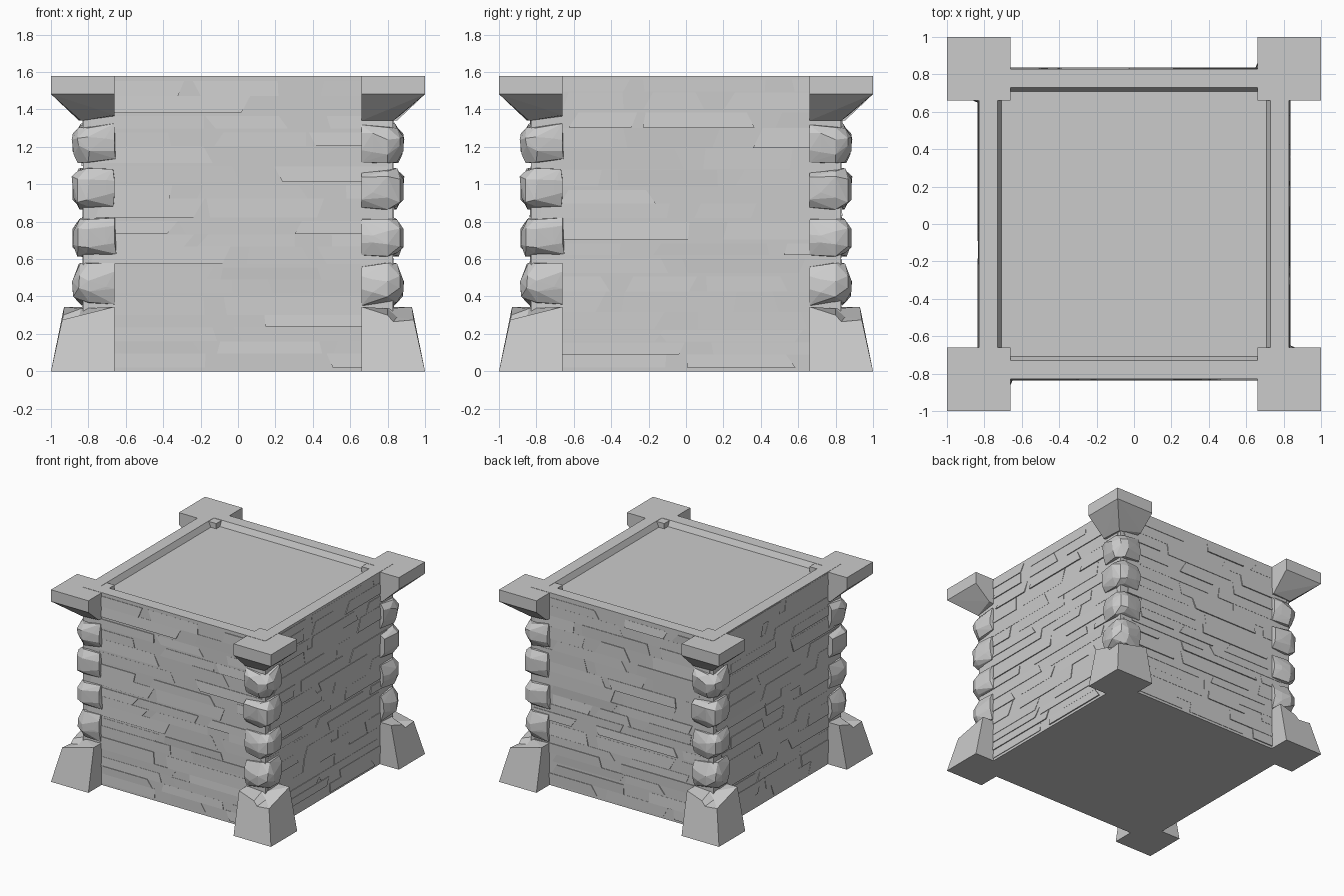
import bpy, bmesh, random
from math import pi
from mathutils import Matrix

if "Cube" in bpy.data.objects:
    bpy.data.objects.remove(bpy.data.objects["Cube"])

random.seed(7)


def make(name, bm):
    bmesh.ops.recalc_face_normals(bm, faces=bm.faces[:])
    me = bpy.data.meshes.new(name)
    bm.to_mesh(me)
    bm.free()
    ob = bpy.data.objects.new(name, me)
    bpy.context.collection.objects.link(ob)
    return ob


def four(name, bm):
    # four copies, turned about the centre
    for k in range(4):
        c = bm.copy()
        bmesh.ops.rotate(c, verts=c.verts[:], cent=(0, 0, 0),
                         matrix=Matrix.Rotation(k * pi / 2, 3, 'Z'))
        make(f"{name}_{k + 1}", c)
    bm.free()


def poly(points, faces):
    bm = bmesh.new()
    v = [bm.verts.new(p) for p in points]
    for f in faces:
        bm.faces.new([v[i] for i in f])
    return bm


def hull(points):
    bm = bmesh.new()
    for p in points:
        bm.verts.new(p)
    r = bmesh.ops.convex_hull(bm, input=bm.verts[:])
    junk = {e for e in r["geom_interior"] + r["geom_unused"]
            if isinstance(e, bmesh.types.BMVert)}
    bmesh.ops.delete(bm, geom=list(junk), context='VERTS')
    return bm


# body block with a bevelled recess in the lid
H, W = 1.58, 0.828
bm = bmesh.new()
bmesh.ops.create_cube(bm, size=1)
for v in bm.verts:
    v.co = (v.co.x * 2 * W, v.co.y * 2 * W, (v.co.z + .5) * H)
top = max(bm.faces, key=lambda f: f.calc_center_median().z)
bmesh.ops.inset_region(bm, faces=[top], thickness=W - .69)
bmesh.ops.inset_region(bm, faces=[top], thickness=.03, depth=0)
for v in top.verts:
    v.co.z -= .045
make("body", bm)

# thin layered stone slabs on each wall, slightly tilted, with slanted ends
for k in range(4):
    bm = bmesh.new()
    z = .02
    while z < 1.5:
        h = min(random.uniform(.06, .11), 1.57 - z)
        u = -.80 + random.uniform(0, .2)
        while u < .6:
            n = min(u + random.uniform(.3, .75), .80)
            s, t = random.uniform(-.06, .06), random.uniform(-.06, .06)
            ring = [(u, z), (n, z), (min(n + t, .8), z + h), (max(u + s, -.8), z + h)]
            low, high = random.uniform(.829, .838), random.uniform(.828, .834)
            d = [low, low, high, high]
            a = [bm.verts.new((p, -.82, q)) for p, q in ring]
            b = [bm.verts.new((p, -e, q)) for (p, q), e in zip(ring, d)]
            bm.faces.new(b)
            for i in range(4):
                j = (i + 1) % 4
                bm.faces.new((a[i], a[j], b[j], b[i]))
            u = n + random.uniform(.05, .25)
        z += h + random.choice((0, .004, .02))
    bmesh.ops.rotate(bm, verts=bm.verts[:], cent=(0, 0, 0),
                     matrix=Matrix.Rotation(k * pi / 2, 3, 'Z'))
    make(f"wall_slabs_{k + 1}", bm)

# tapered corner feet with a chipped upper edge
four("corner_foot", poly(
    [(.66, -.66, 0), (1, -.66, 0), (1, -1, 0), (.66, -1, 0),
     (.66, -.93, .345), (.80, -.935, .30), (.83, -.94, .265), (.94, -.94, .275),
     (.93, -.66, .345), (.66, -.66, .345), (.80, -.84, .335), (.85, -.85, .29)],
    [(0, 1, 2, 3), (3, 2, 7, 6, 5, 4), (2, 1, 8, 7), (1, 0, 9, 8), (0, 3, 4, 9),
     (4, 5, 10, 9), (5, 6, 11, 10), (6, 7, 11), (7, 8, 10, 11), (10, 8, 9)]))

# corner caps: square slab over a faceted, tapering underside
T = 1.578
four("corner_cap", hull(
    [(x, y, z) for x in (.66, 1) for y in (-.66, -1) for z in (1.482, T)]
    + [(.66, -.66, 1.34), (.66, -.85, 1.34), (.83, -.84, 1.34), (.87, -.66, 1.37),
       (.93, -.91, 1.425)]))

# rough corner stones stacked between foot and cap
for i, (lo, hi) in enumerate([(.35, .58), (.605, .825), (.855, 1.09), (1.11, 1.325)]):
    r = lambda a: random.uniform(-a, a)
    pts = []
    for z, s in ((lo, 1), (hi, -1)):
        for x, y in ((.66, -.835), (.80, -.85), (.85, -.80), (.84, -.66)):
            pts.append((x, y + (r(.012) if x > .66 else 0), z + s * random.uniform(0, .03)))
        pts.append((.66, -.66, z))
    for x, y in ((.66, -.865), (.72, -.875), (.80, -.885), (.865, -.855),
                 (.885, -.80), (.87, -.71), (.86, -.66)):
        for q in (.33, .67):
            pts.append((x, y + r(.008) * (y < -.66), lo + (hi - lo) * (q + r(.13))))
    four(f"corner_stone_row{i + 1}", hull(pts))
